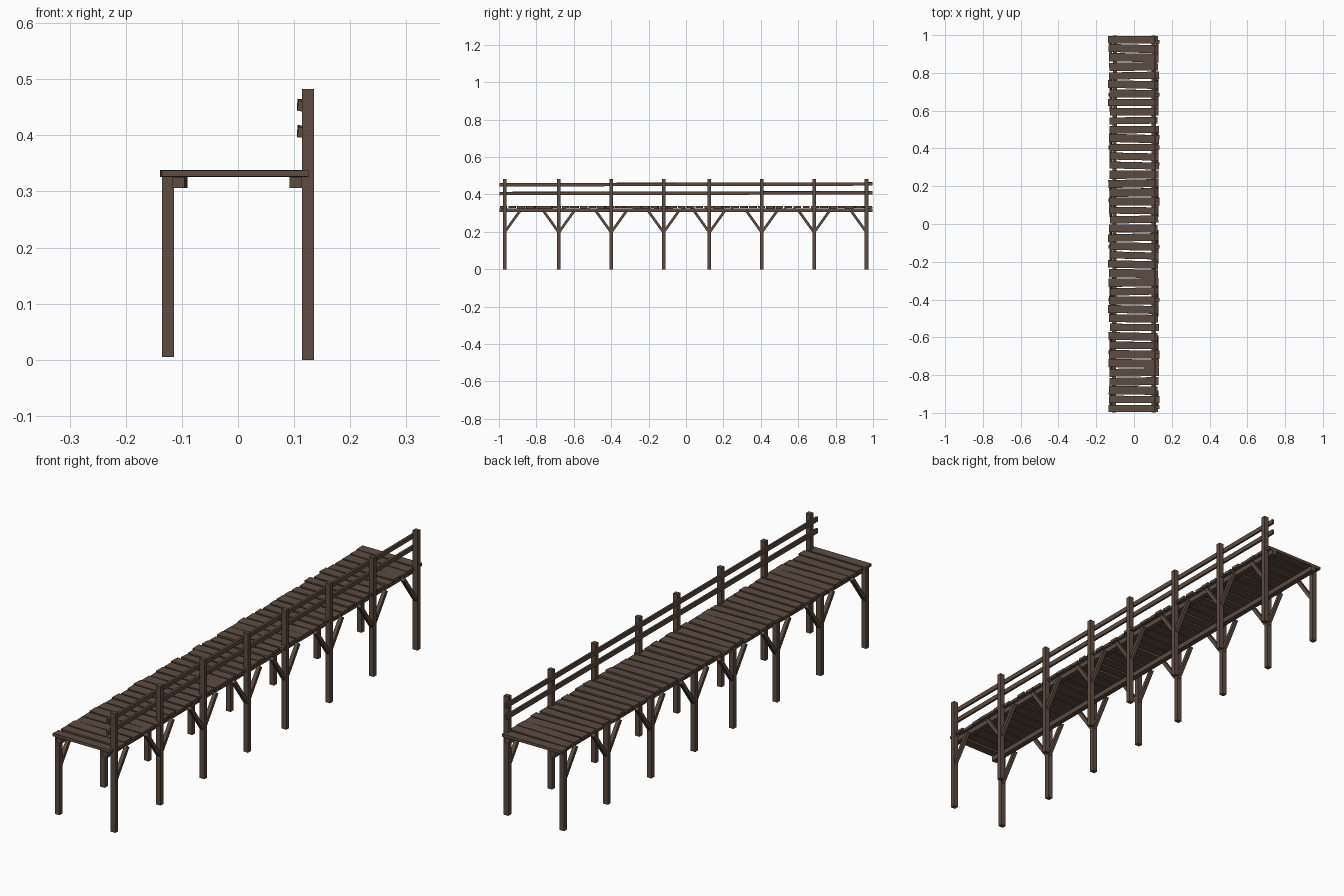
import bpy, random
from math import radians
from mathutils import Vector, Matrix

if "Cube" in bpy.data.objects:
    bpy.data.objects.remove(bpy.data.objects["Cube"])
random.seed(4)

wood = bpy.data.materials.new("weathered brown wood")
wood.use_nodes = True
brown = (0.105, 0.072, 0.054, 1)
wood.diffuse_color = brown
bsdf = wood.node_tree.nodes["Principled BSDF"]
bsdf.inputs["Base Color"].default_value = brown
bsdf.inputs["Roughness"].default_value = 0.9


def box(name, centre, size, rot=Matrix()):
    """Square-edged timber with its size baked into the mesh."""
    bpy.ops.mesh.primitive_cube_add(size=1)
    ob = bpy.context.object
    ob.name = name
    ob.data.transform(Matrix.Translation(centre) @ rot @ Matrix.Diagonal((*size, 1)))
    ob.data.materials.append(wood)
    return ob


def timber(name, start, end, width, depth, roll=0):
    """Timber running between two points in a plane close to y-z."""
    a, b = Vector(start), Vector(end)
    rot = (b - a).to_track_quat("Y", "Z").to_matrix().to_4x4()
    rot = rot @ Matrix.Rotation(radians(roll), 4, "Y")
    return box(name, (a + b) / 2, (width, (b - a).length, depth), rot)


def turn(degrees, axis="Z"):
    return Matrix.Rotation(radians(degrees), 4, axis)


# Posts: tall on the railing side, short on the open side
post_ys = [-0.97, -0.68, -0.40, -0.12, 0.125, 0.405, 0.685, 0.965]
for y in post_ys:
    box("railing_post", (0.125, y, 0.2415), (0.021, 0.019, 0.483))
    box("short_post", (-0.125, y, 0.166), (0.021, 0.019, 0.322))
    # Diagonal braces, only inward at the two ends
    for x in (-0.123, 0.123):
        for side in (-1, 1):
            if abs(y + side * 0.09) < 1:
                timber("brace", (x, y, 0.197), (x, y + side * 0.083, 0.313), 0.015, 0.014)

# Beams carrying the deck
timber("left_beam", (0.103, -0.998, 0.316), (0.103, 0.998, 0.316), 0.022, 0.02)
timber("right_beam", (-0.106, -0.998, 0.316), (-0.101, 0.998, 0.316), 0.022, 0.02)

# Handrails on the inner face of the tall posts
for z in (0.407, 0.454):
    timber("handrail", (0.111, -0.998, z - 0.002), (0.110, 0.998, z + 0.002), 0.009, 0.018, 4)

# Deck planks, slightly uneven
count = 42
pitch = 2 / count
for i in range(count):
    y = -1 + pitch * (i + 0.5)
    edge = i in (0, count - 1)
    angle = 0 if edge else random.uniform(-1.6, 1.6)
    box("deck_plank",
        (random.uniform(-0.006, 0.002), y, 0.332 + random.uniform(-0.0005, 0.0005)),
        (random.uniform(0.255, 0.268), random.uniform(0.036, 0.045), 0.0115),
        turn(angle) @ turn(random.uniform(-1.5, 1.5), "X"))
